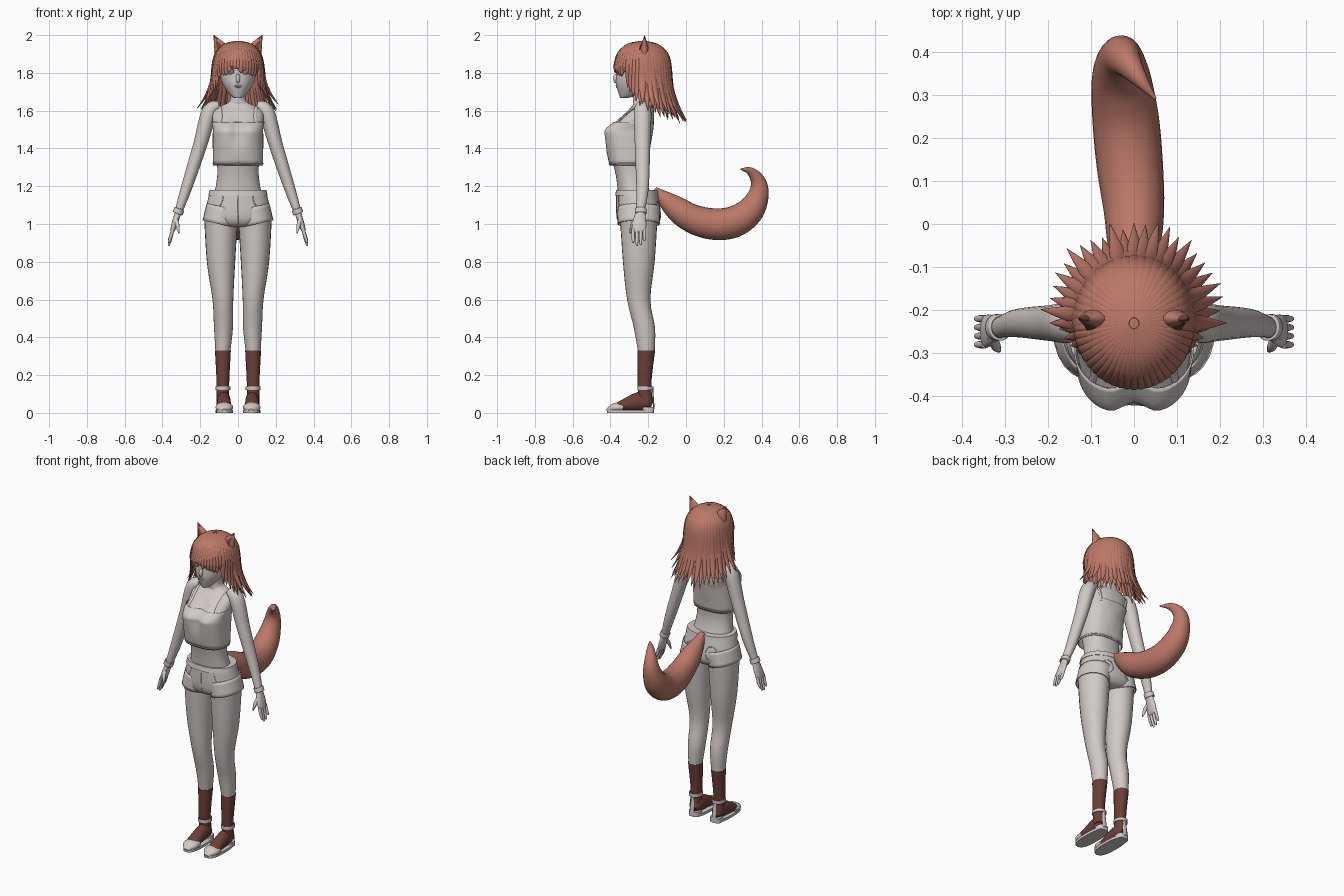
import bpy, bmesh, random
from math import sin, cos, pi, exp, radians
from mathutils import Vector
from mathutils.bvhtree import BVHTree

random.seed(4)
if "Cube" in bpy.data.objects:
    bpy.data.objects.remove(bpy.data.objects["Cube"])
X, Y, Z = Vector((1, 0, 0)), Vector((0, 1, 0)), Vector((0, 0, 1))
ONE, BOTH = (1,), (-1, 1)


def material(name, *rgb):
    mat = bpy.data.materials.new(name)
    mat.use_nodes = True
    mat.diffuse_color = (*rgb, 1)
    mat.node_tree.nodes["Principled BSDF"].inputs["Base Color"].default_value = (*rgb, 1)
    return mat


pale = material("pale_grey", .64, .59, .57)
rust = material("rust_fur", .5, .19, .14)
brown = material("brown_knit", .15, .05, .04)


def spline(rows, steps):
    """Catmull-Rom interpolation through rows of numbers."""
    last = len(rows) - 1
    out = []
    for i in range(last):
        before, start, end, after = (rows[min(max(i + k, 0), last)] for k in (-1, 0, 1, 2))
        for j in range(steps):
            t = j / steps
            out.append([q + t / 2 * (r - p + t * (2*p - 5*q + 4*r - s + t * (3*(q - r) + s - p)))
                        for p, q, r, s in zip(before, start, end, after)])
    return out + [list(rows[last])]


def arc(centre, u, v, start=0, end=360, count=9):
    """Points along an ellipse with half axes u and v."""
    angles = [radians(start + (end - start) * k / (count - 1)) for k in range(count)]
    return [Vector(centre) + u * cos(a) + v * sin(a) for a in angles]


def ball(centre, rx, ry, rz, start=-90):
    """Loft rows of an ellipsoid, or of a dome when start is 0."""
    x, y, z = centre
    angles = [radians(start + (90 - start) * k / 8) for k in range(9)]
    return [(x, y, z + rz * sin(a), rx * cos(a), ry * cos(a)) for a in angles]


def loft(bm, rows, ref=None, n=24, power=2, ratio=1, steps=4, side=1, caps=True, warp=None):
    """Rows are x, y, z, radius and optional second radius; level rings unless ref gives a side axis."""
    rows = spline(rows, steps)
    pts = [Vector(r[:3]) for r in rows]
    rings = []
    for i, r in enumerate(rows):
        u, v = X, Y
        if ref:
            t = (pts[min(i + 1, len(pts) - 1)] - pts[max(i - 1, 0)]).normalized()
            u = (ref - t * ref.dot(t)).normalized()
            v = t.cross(u)
        wide = max(r[3], .0005)
        deep = max(r[4], .0005) if len(r) > 4 else wide * ratio
        ring = []
        for k in range(n):
            c, s = (abs(f) ** (2 / power) * (1 if f > 0 else -1)
                    for f in (cos(2 * pi * k / n), sin(2 * pi * k / n)))
            co = pts[i] + u * wide * c + v * deep * s
            co = warp(co) if warp else co
            ring.append(bm.verts.new((co.x * side, co.y, co.z)))
        rings.append(ring)
    for low, high in zip(rings, rings[1:]):
        for k in range(n):
            nxt = (k + 1) % n
            bm.faces.new((low[k], low[nxt], high[nxt], high[k]))
    if caps:
        bm.faces.new(rings[0])
        bm.faces.new(rings[-1])


def finish(name, bm, *mats, rule=None, thick=0):
    bmesh.ops.recalc_face_normals(bm, faces=bm.faces)
    mesh = bpy.data.meshes.new(name)
    for face in bm.faces:
        face.smooth = True
        face.material_index = rule(face) if rule else 0
    bm.to_mesh(mesh)
    bm.free()
    mesh.set_sharp_from_angle(angle=radians(50))
    for mat in mats:
        mesh.materials.append(mat)
    ob = bpy.data.objects.new(name, mesh)
    bpy.context.collection.objects.link(ob)
    if thick:
        ob.modifiers.new("cloth", "SOLIDIFY").thickness = thick
    return BVHTree.FromPolygons([v.co for v in mesh.vertices], [p.vertices for p in mesh.polygons])


def part(name, mats, rows, sides=ONE, thick=0, rule=None, **options):
    bm = bmesh.new()
    for side in sides:
        loft(bm, rows, side=side, **options)
    return finish(name, bm, *mats, rule=rule, thick=thick)


def trim(name, mat, surface, points, radius=.0025, ratio=1, sides=BOTH):
    """Thin piping that hugs a surface."""
    path = [surface.find_nearest(Vector(p))[0] for p in spline(points, 4)]
    part(name, [mat], [(*p, radius * ratio, radius) for p in path], sides, ref=X, n=8, steps=1)


def bust(co):
    """Hollow between the breasts."""
    if co.y < -.3 and 1.4 < co.z < 1.6:
        co.y += .03 * exp(-(co.x / .035) ** 2) * sin((co.z - 1.4) / .2 * pi)
    return co


# Torso, crop top and straps
torso = part("torso", [pale], [(0, *row) for row in (
    (-.23, 1.7, .04, .05), (-.23, 1.65, .045, .05), (-.23, 1.63, .08, .05), (-.24, 1.6, .13, .07),
    (-.27, 1.55, .135, .1), (-.3, 1.5, .127, .127), (-.3, 1.4, .12, .11),
    (-.29, 1.25, .11, .08), (-.25, 1.05, .15, .1))], power=2.2, n=40, warp=bust)
top = part("crop_top", [pale], [(0, -.305, 1.31, .133, .1), (0, -.31, 1.46, .134, .127),
                                (0, -.305, 1.5, .133, .132), (0, -.28, 1.54, .14, .11)],
           power=2.5, n=48, caps=False, warp=bust, thick=.004)
trim("top_hem", pale, top, arc((0, -.305, 1.32), Y * -.1, X * .13, 0, 180))
trim("top_straps", pale, torso, arc((.105, -.27, 1.52), Y * -.11, Z * .12, 0, 180), .005, 2)

# Legs, socks and shorts
shin = (.08, -.21, .33, .04)
part("legs", [pale], [(.09, -.25, 1.05, .09), (.09, -.25, .8, .075), (.08, -.25, .6, .055),
                      (.077, -.22, .45, .05), shin], BOTH, ratio=1.12)
part("socks", [brown], [(*shin[:3], .042), (.08, -.22, .15, .033), (.08, -.21, .05, .035)], BOTH, ratio=1.1)
shorts = part("shorts", [pale], [(0, -.26, 1.18, .147, .107), (0, -.25, 1.05, .174, .118),
                                 (0, -.25, 1, .14, .1), (0, -.25, .985, .07, .07)], power=2.2, n=40)
part("waistband", [pale], [(0, -.26, 1.15, .158, .115), (0, -.26, 1.18, .15, .11)],
     power=2.2, n=40, thick=.004)
part("shorts_cuffs", [pale], [(.08, -.25, 1.09, .088), (.1, -.25, 1, .09)], BOTH,
     ref=X, ratio=1.26, caps=False, thick=.006)
trim("front_pockets", pale, shorts, arc((.16, -.36, 1.15), X * -.08, Z * -.08, 0, 90))
trim("back_pockets", pale, shorts, arc((.08, -.13, 1.08), X * .04, Z * .045))
trim("fly_seam", pale, shorts, [(0, -.37, 1.15), (0, -.35, 1)], sides=ONE)

# Feet and shoes
part("feet", [brown], [(.075, *row) for row in (
    (-.18, .045, .02, .02), (-.21, .055, .035, .04), (-.25, .06, .036, .05), (-.37, .03, .04, .02))],
    BOTH, ref=X)
part("shoe_toes", [pale], [(.072, -.335, .03, .045), (.072, -.38, .027, .045), (.07, -.42, .014, .014)],
     BOTH, ref=X, ratio=.55)
part("shoe_soles", [pale], [(.072, -.295, z, .046) for z in (0, .016)], BOTH, ratio=2.7, power=2.6, steps=1)
part("shoe_heels", [pale], [(.075, -.2, z, .035) for z in (0, .03)], BOTH, ratio=.9, power=3, steps=1)
part("ankle_straps", [pale], [(.08, -.215, z, .039) for z in (.12, .14)], BOTH,
     ratio=1.1, caps=False, thick=.005)
part("heel_straps", [pale], [(.077, -.177, .13, .01), (.077, -.17, .02, .015)], BOTH, ref=X, n=10, ratio=.3)

# Arms and hands
wrist = (.31, -.24, 1.08)
part("arms", [pale], [(.1, -.23, 1.625, .028), (.15, -.23, 1.595, .046), (.2, -.23, 1.42, .041),
                      (.27, -.23, 1.2, .033), (*wrist, .024)], BOTH, ref=Y, ratio=.9)
part("wristbands", [pale], [(*wrist, .031), (.32, -.24, 1.055, .031)], BOTH,
     ref=Y, ratio=.9, caps=False, thick=.006)
hands = bmesh.new()
for side in BOTH:
    loft(hands, [(*wrist, .022, .017), (.333, -.246, 1.01, .036, .016),
                 (.345, -.25, .97, .037, .013), (.35, -.25, .955, .028, .006)], Y, side=side)
    for k, length in enumerate((.07, .085, .08, .06)):
        y = -.25 + (k - 1.5) * .02
        loft(hands, [(.345, y, .975, .009), (.355, y, .97 - length / 2, .009),
                     (.366, y, .975 - length, .006), (.368, y, .97 - length, .001)], Y, n=10, side=side)
    loft(hands, [(.33, -.26, 1.03, .012), (.32, -.285, .99, .011), (.312, -.295, .95, .003)],
         Y, n=10, side=side)
finish("hands", hands, pale)

# Head and face
head = part("head", [pale], [(0, *row) for row in (
    (-.33, 1.667, .016, .018), (-.31, 1.68, .038, .043), (-.27, 1.74, .08, .1), (-.25, 1.8, .096, .118),
    (-.24, 1.86, .1, .126), (-.235, 1.95, .05, .06))], n=40)
part("nose", [pale], ball((0, -.372, 1.77), .012, .014, .025), n=14, steps=1)
part("eyeballs", [pale], ball((.044, -.35, 1.808), .02, .017, .015), BOTH, n=16, steps=1)
trim("lips", pale, head, arc((0, -.37, 1.728), X * .018, Z * .004), .004, sides=ONE)
eye = (.044, -.36, 1.808)
trim("eyelashes", brown, head, arc(eye, X * .023, Z * .016, 0, 180))
trim("lower_lids", pale, head, arc(eye, X * .023, Z * .014, 180))
trim("eyebrows", rust, head, arc((.045, -.36, 1.83), X * .028, Z * .02, 35, 145))

# Hair: skull cap plus tapering locks that radiate from the crown
hair = bmesh.new()
loft(hair, ball((0, -.23, 1.845), .128, .142, .122, 0), n=40, steps=2)


def lock(degrees, tip, flare, width, lift=1.0):
    a = radians(degrees)
    brow = 1.84
    rows = []
    for lat in (85, 58, 30, 0):
        c = cos(radians(lat))
        rows.append((c, brow + .126 * sin(radians(lat)), min(1, .25 + c)))
    for t in (.4, .75, 1):
        rows.append((1 + (flare - 1) * t ** 2.2, brow + (tip - brow) * t, 1.02 - t ** 3))
    loft(hair, [(.13 * sin(a) * k * lift, -.23 - .144 * cos(a) * k * lift, z, width * w, .009 * w + .001)
                for k, z, w in rows], Vector((cos(a), sin(a), 0)), n=8, steps=3)


for k in range(17):                                  # fringe
    turn = (k - 8) / 8
    lock(56 * turn, 1.81 - .03 * turn ** 2 + random.uniform(-.02, .02), 1.03, .016)
for side in BOTH:                                    # face-framing locks
    for k in range(5):
        lock(side * (58 + 7 * k), 1.72 - .025 * k, 1.02 + .08 * k, .017)
for k in range(25):                                  # long outer locks
    turn = pi * k / 24
    lock(90 + 180 * k / 24, 1.62 - .075 * sin(turn) + random.uniform(-.02, .02),
         random.uniform(1.48, 1.7), .021)
for k in range(19):                                  # inner locks
    lock(95 + 170 * k / 18, random.uniform(1.55, 1.61), 1.25, .026, .94)
finish("hair", hair, rust)

# Ears with dark tips
part("ears", [rust, brown], [(.08, -.22, 1.885, .042), (.092, -.22, 1.93, .036), (.11, -.22, 1.965, .02),
                             (.128, -.22, 2, .001)], BOTH, ref=X, n=16, ratio=.6,
     rule=lambda face: int(face.calc_center_median().z > 1.98))
part("ear_inners", [brown], [(.09, -.246, 1.92, .02), (.115, -.23, 1.97, .004)], BOTH, ref=X, n=12, ratio=.2)

# Tail
part("tail", [rust], [
    (0, -.17, 1.18, .018), (0, -.06, 1.09, .058), (0, .03, 1.03, .07), (-.01, .14, 1, .077),
    (-.02, .25, 1.01, .077), (-.03, .34, 1.07, .068), (-.03, .385, 1.16, .05), (-.02, .38, 1.23, .036),
    (.01, .34, 1.28, .02), (.05, .29, 1.29, .003)], ref=X, n=28, ratio=1.08)
